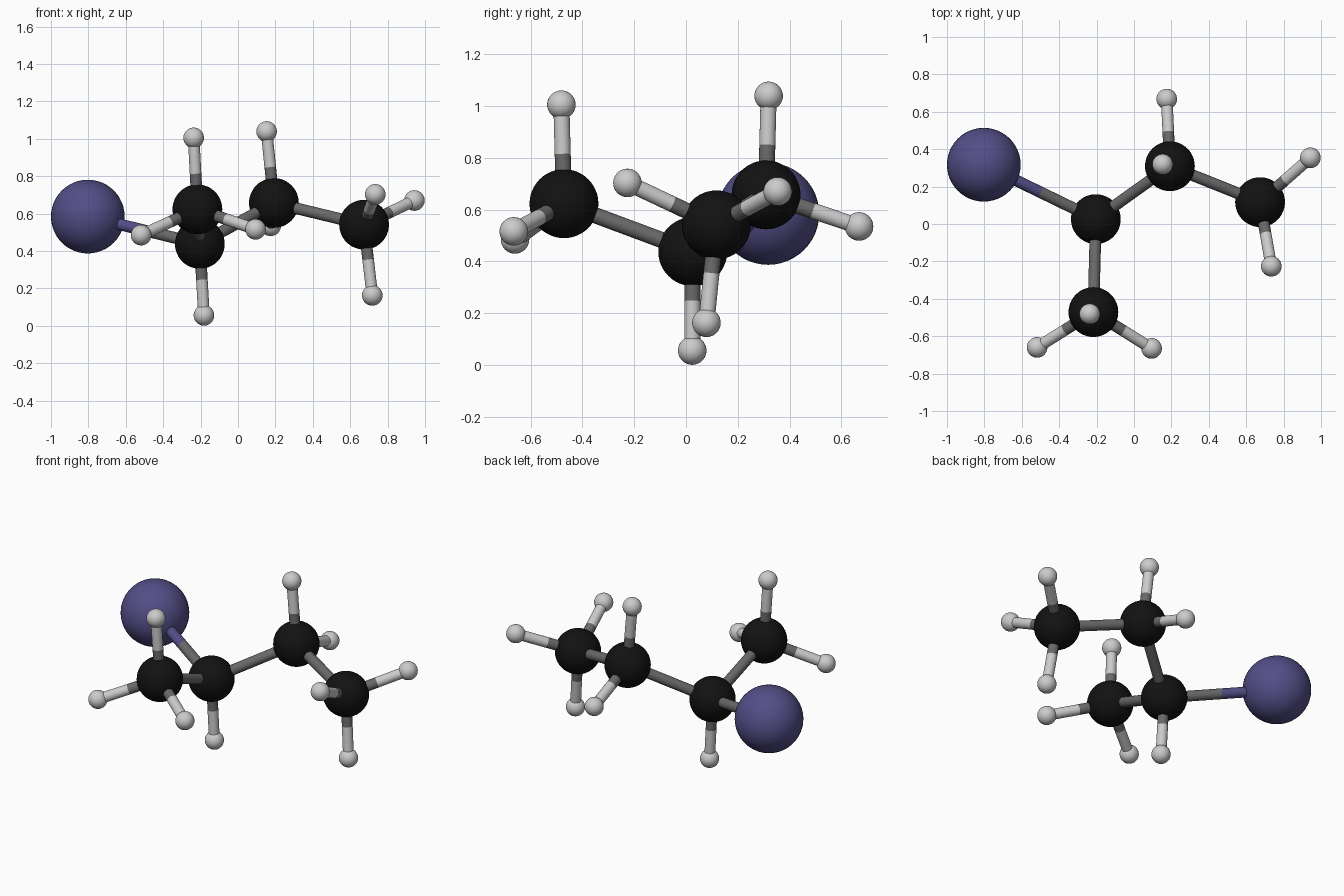
import bpy
from mathutils import Vector

if "Cube" in bpy.data.objects:
    bpy.data.objects.remove(bpy.data.objects["Cube"])


def material(name, rgb):
    m = bpy.data.materials.new(name)
    m.diffuse_color = (*rgb, 1)
    m.use_nodes = True
    m.node_tree.nodes["Principled BSDF"].inputs["Base Color"].default_value = m.diffuse_color
    return m


BLACK = material("black", (0.006, 0.006, 0.006))
DARK = material("dark_grey", (0.14, 0.14, 0.14))
LIGHT = material("light_grey", (0.55, 0.55, 0.55))
PURPLE = material("purple", (0.085, 0.075, 0.24))

# element: radius, ball material, stick material
KINDS = {
    "carbon": (0.133, BLACK, DARK),
    "hydrogen": (0.055, LIGHT, LIGHT),
    "halogen": (0.197, PURPLE, PURPLE),
}
STICK_R = 0.031

# atom: kind, position
ATOMS = {
    "centre": ("carbon", (-0.204, 0.026, 0.438)),
    "side": ("carbon", (-0.217, -0.471, 0.623)),
    "middle": ("carbon", (0.192, 0.309, 0.657)),
    "end": ("carbon", (0.674, 0.117, 0.541)),
    "large": ("halogen", (-0.803, 0.317, 0.584)),
    "centre_h": ("hydrogen", (-0.182, 0.024, 0.056)),
    "side_h_top": ("hydrogen", (-0.237, -0.481, 1.005)),
    "side_h_left": ("hydrogen", (-0.518, -0.660, 0.485)),
    "side_h_right": ("hydrogen", (0.094, -0.665, 0.516)),
    "middle_h_top": ("hydrogen", (0.153, 0.319, 1.039)),
    "middle_h_back": ("hydrogen", (0.175, 0.668, 0.535)),
    "end_h_front": ("hydrogen", (0.734, -0.226, 0.703)),
    "end_h_back": ("hydrogen", (0.943, 0.354, 0.670)),
    "end_h_bottom": ("hydrogen", (0.718, 0.079, 0.163)),
}

BONDS = [("centre", "side"), ("centre", "middle"), ("middle", "end"), ("centre", "large")]
BONDS += [(n.split("_")[0], n) for n in ATOMS if "_h" in n]


def finish(name, mat):
    ob = bpy.context.object
    ob.name = name
    ob.data.materials.append(mat)
    bpy.ops.object.shade_smooth_by_angle()


# Smooth balls
for name, (kind, pos) in ATOMS.items():
    radius, ball_mat, _ = KINDS[kind]
    bpy.ops.mesh.primitive_uv_sphere_add(segments=48, ring_count=24, radius=radius, location=pos)
    finish(name + "_ball", ball_mat)


# Half stick running from a ball centre to the bond midpoint
def half_stick(name, start, end, mat):
    d = end - start
    bpy.ops.mesh.primitive_cylinder_add(
        vertices=32, radius=STICK_R, depth=d.length, location=(start + end) / 2,
        rotation=d.to_track_quat('Z', 'Y').to_euler())
    finish(name, mat)


# Two-tone sticks, each half coloured by its own ball
for a, b in BONDS:
    pa, pb = Vector(ATOMS[a][1]), Vector(ATOMS[b][1])
    mid = (pa + pb) / 2
    half_stick(f"stick_{a}_to_{b}", pa, mid, KINDS[ATOMS[a][0]][2])
    half_stick(f"stick_{b}_to_{a}", pb, mid, KINDS[ATOMS[b][0]][2])
